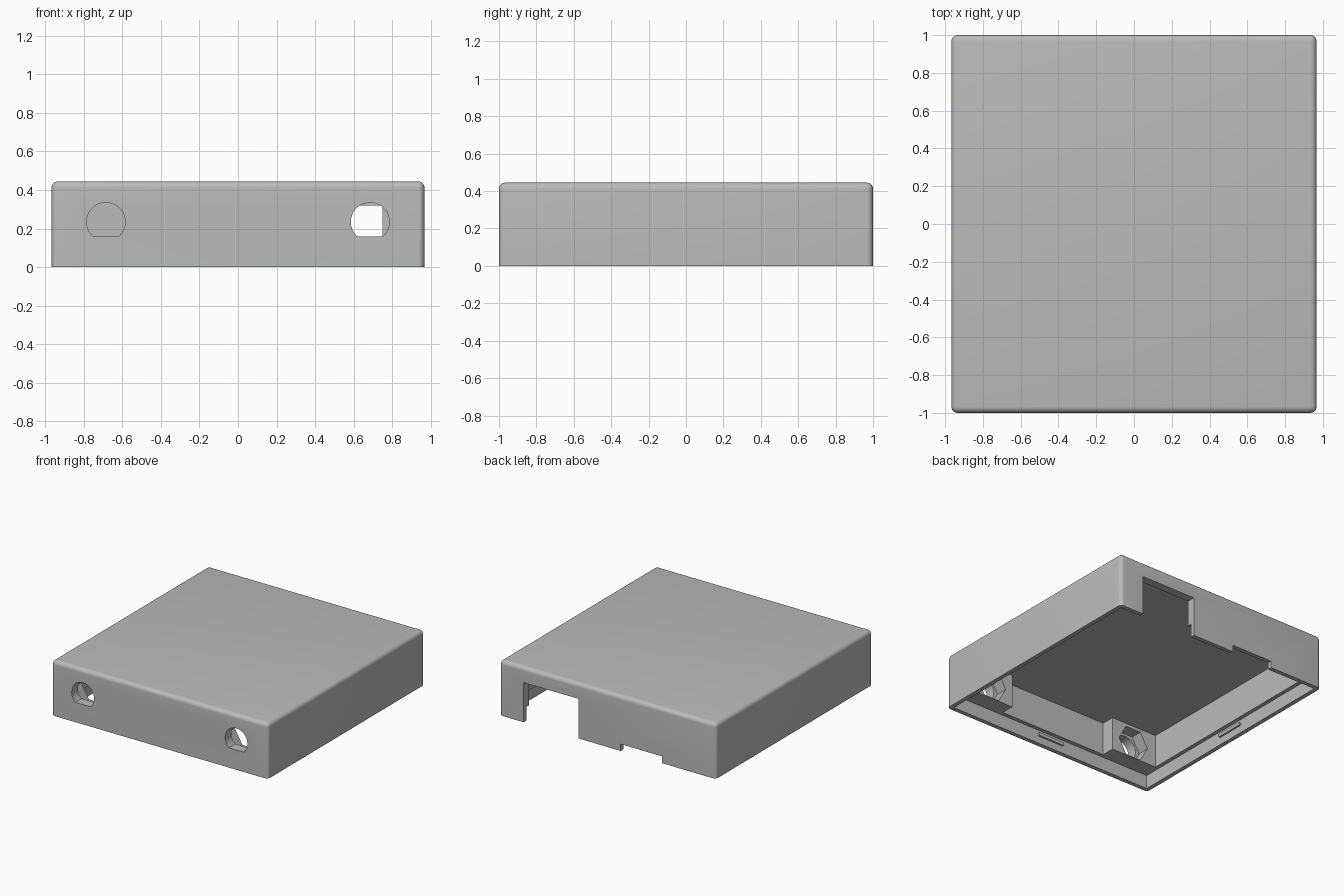
import bpy, bmesh, math
from mathutils import Vector

default_cube = bpy.data.objects.get("Cube")
if default_cube:
    bpy.data.objects.remove(default_cube, do_unlink=True)

# Main dimensions
HX, HY, HEIGHT = 0.967, 1.0, 0.445
WALL, LIP = 0.067, 0.035
LEDGE_Z = 0.11
HOLE_X, HOLE_Z = 0.685, 0.235

grey = bpy.data.materials.new("plain_grey")
grey.use_nodes = True
grey.diffuse_color = (0.5, 0.5, 0.5, 1)
grey.node_tree.nodes["Principled BSDF"].inputs["Base Color"].default_value = (0.5, 0.5, 0.5, 1)


def finish(name, bm):
    bmesh.ops.recalc_face_normals(bm, faces=bm.faces)
    mesh = bpy.data.meshes.new(name)
    bm.to_mesh(mesh)
    bm.free()
    mesh.materials.append(grey)
    obj = bpy.data.objects.new(name, mesh)
    bpy.context.collection.objects.link(obj)
    return obj


def box_mesh(low, high):
    bm = bmesh.new()
    bmesh.ops.create_cube(bm, size=1)
    low, high = Vector(low), Vector(high)
    for v in bm.verts:
        v.co = (low + high) / 2 + v.co * (high - low)
    return bm


def box(name, low, high):
    return finish(name, box_mesh(low, high))


def prism(name, outline, y0, y1):
    """Extrude an x-z outline along y."""
    bm = bmesh.new()
    face = bm.faces.new([bm.verts.new((x, y0, z)) for x, z in outline])
    moved = bmesh.ops.extrude_face_region(bm, geom=[face])["geom"]
    bmesh.ops.translate(bm, vec=(0, y1 - y0, 0),
                        verts=[g for g in moved if isinstance(g, bmesh.types.BMVert)])
    return finish(name, bm)


def arc(cx, cz, radius, start, end, count):
    angles = [start + (end - start) * i / (count - 1) for i in range(count)]
    return [(cx + radius * math.cos(a), cz + radius * math.sin(a)) for a in angles]


# Outer block with rounded top and upright edges
bm = box_mesh((-HX, -HY, 0), (HX, HY, HEIGHT))
rounded = [e for e in bm.edges if max(v.co.z for v in e.verts) > 0.1]
bmesh.ops.bevel(bm, geom=rounded, offset=0.033, offset_type='OFFSET',
                segments=6, profile=0.5, affect='EDGES')
shell = finish("case_shell", bm)

# Cavity: stepped lip, main room, and the space between the two bosses
ix, iy, top = HX - WALL, HY - WALL, HEIGHT - WALL
boss_y, boss_x = -0.825, 0.485
cutters = [
    box("lip_cutter", (LIP - HX, LIP - HY, -0.1), (HX - LIP, HY - LIP, LEDGE_Z)),
    box("room_cutter", (-ix, boss_y, 0.05), (ix, iy, top)),
    box("front_room_cutter", (-boss_x, -iy, 0.05), (boss_x, boss_y + 0.1, top)),
    # Openings in the back wall
    box("tall_notch_cutter", (0.26, 0.85, -0.1), (0.75, 1.1, 0.32)),
    box("low_notch_cutter", (-0.485, 0.85, -0.1), (-0.117, 1.1, 0.055)),
]

# Flat-bottomed holes with hexagonal pockets behind them
flat = math.asin(-0.75)
for side in (-1, 1):
    x = side * HOLE_X
    cutters.append(prism("hole_cutter", arc(x, HOLE_Z, 0.1, flat, math.pi - flat, 40), -1.1, -0.7))
    cutters.append(prism("hex_cutter", arc(x, HOLE_Z, 0.137, 0, math.tau * 5 / 6, 6), -0.92, -0.7))

bpy.context.view_layer.objects.active = shell
for cutter in cutters:
    mod = shell.modifiers.new("cut", 'BOOLEAN')
    mod.operation = 'DIFFERENCE'
    mod.solver = 'EXACT'
    mod.object = cutter
    bpy.ops.object.modifier_apply(modifier=mod.name)
    bpy.data.objects.remove(cutter, do_unlink=True)

bpy.ops.object.select_all(action='DESELECT')
shell.select_set(True)
bpy.ops.object.shade_smooth_by_angle(angle=math.radians(30))

# Snap ridges at the middle of each lip
for side, label in ((-1, "right"), (1, "left")):
    a, b = sorted((side * (HX - LIP + 0.01), side * (HX - LIP - 0.015)))
    box(label + "_snap_ridge", (a, -0.117, 0.06), (b, 0.117, 0.085))
for side, label in ((-1, "front"), (1, "back")):
    a, b = sorted((side * (HY - LIP + 0.01), side * (HY - LIP - 0.015)))
    box(label + "_snap_ridge", (-0.117, a, 0.06), (0.117, b, 0.085))
